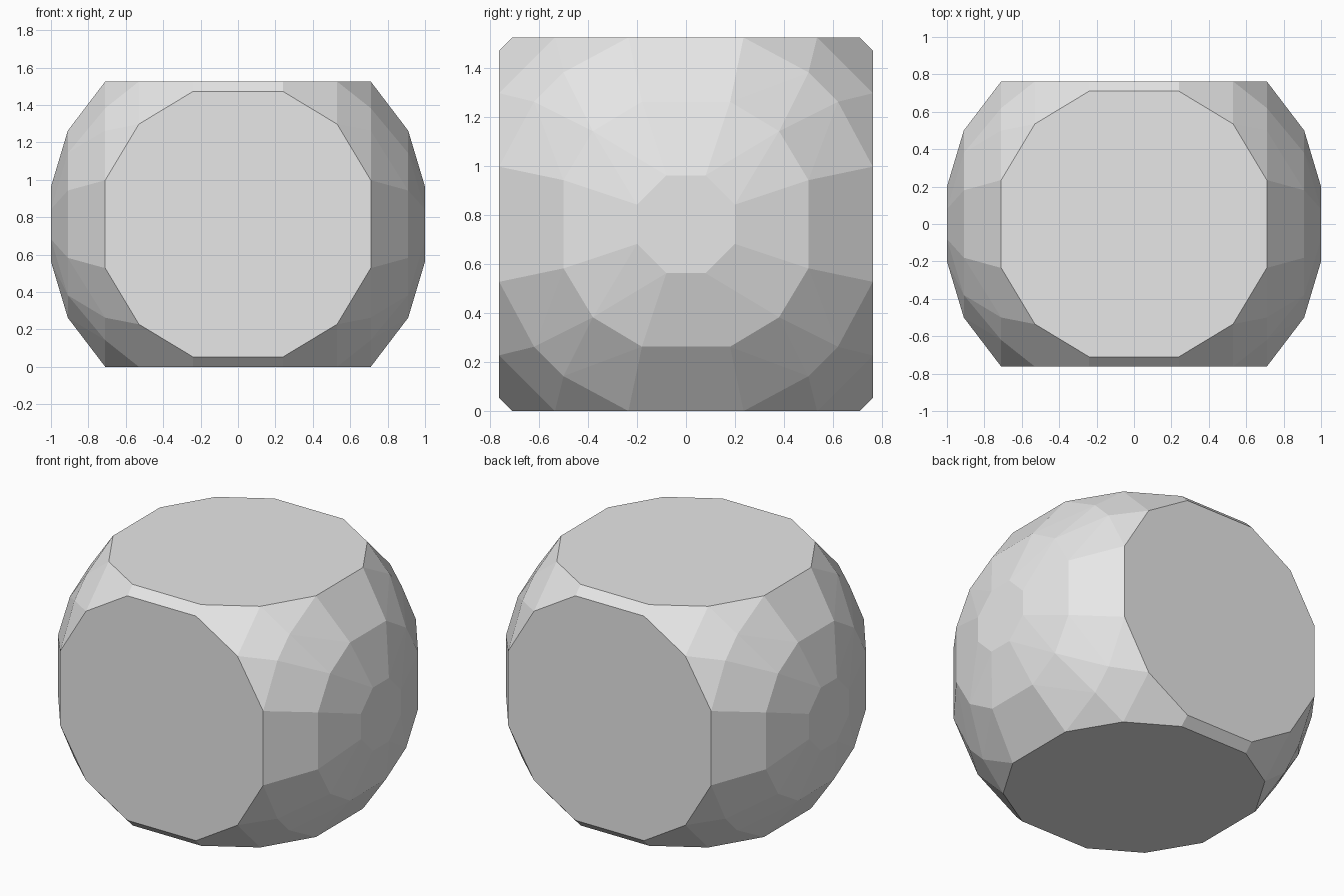
import bpy, bmesh, math
from itertools import product

cube = bpy.data.objects.get("Cube")
if cube:
    bpy.data.objects.remove(cube, do_unlink=True)

HALF = 0.7625  # half width between the flat caps

# One set of corner points (x, y, z) from the end facet inward to the caps
CORNERS = [
    (1.0, 0.20, 0.08),
    (0.91, 0.50, 0.18),
    (0.91, 0.38, 0.38),
    (0.71, 0.62, 0.50),
    (0.71, HALF, 0.235),
    (0.53, HALF, 0.535),
    (0.24, HALF, 0.71),
]


def all_corners():
    """Swap y and z, then mirror over every axis."""
    points = set()
    for x, y, z in CORNERS:
        for a, b in ((y, z), (z, y)):
            for sx, sy, sz in product((-1, 1), repeat=3):
                points.add((sx * x, sy * a, sz * b + HALF))
    return sorted(points)


# Grey material
grey = bpy.data.materials.new("grey")
grey.use_nodes = True
colour = (0.8, 0.8, 0.8, 1)
grey.diffuse_color = colour
grey.node_tree.nodes["Principled BSDF"].inputs["Base Color"].default_value = colour

# Faceted ball with four large flat caps
bm = bmesh.new()
for p in all_corners():
    bm.verts.new(p)
bmesh.ops.convex_hull(bm, input=bm.verts[:])
bmesh.ops.dissolve_limit(bm, angle_limit=math.radians(0.5),
                         verts=bm.verts[:], edges=bm.edges[:])
bmesh.ops.recalc_face_normals(bm, faces=bm.faces[:])
for f in bm.faces:
    f.smooth = False
mesh = bpy.data.meshes.new("faceted_ball")
bm.to_mesh(mesh)
bm.free()
mesh.materials.append(grey)
ball = bpy.data.objects.new("faceted_ball", mesh)
bpy.context.scene.collection.objects.link(ball)
